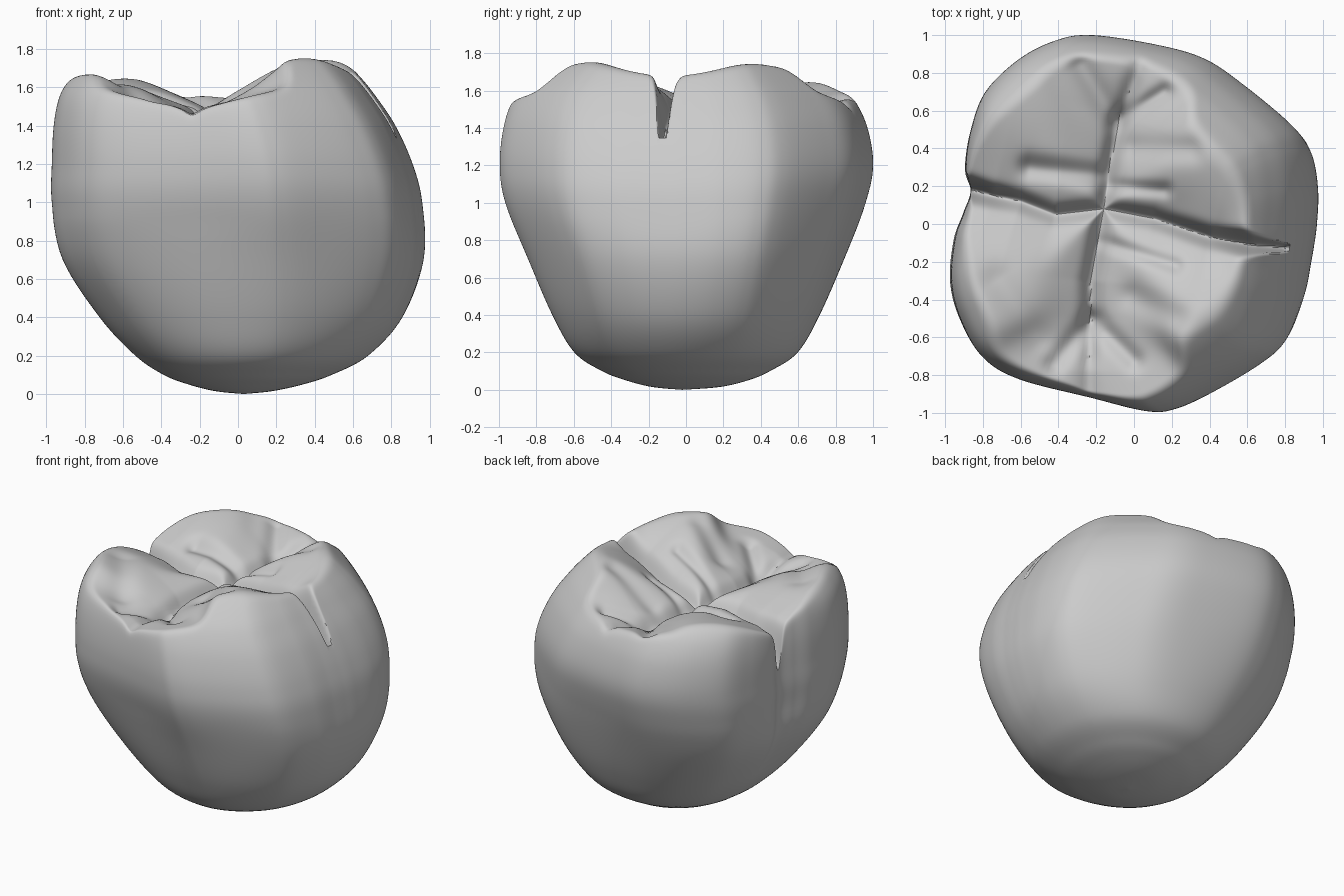
import bpy
import bmesh
import math
from mathutils import Vector

if "Cube" in bpy.data.objects:
    bpy.data.objects.remove(bpy.data.objects["Cube"], do_unlink=True)

# Plan outline of the crown at its widest
OUTLINE = [(.97, .2), (.94, .4), (.85, .54), (.6, .75), (.4, .88), (.15, .95), (-.2, 1), (-.4, .97),
           (-.6, .87), (-.78, .7), (-.86, .5), (-.89, .3), (-.86, .18), (-.9, .06), (-.95, -.08),
           (-.97, -.3), (-.92, -.5), (-.8, -.7), (-.6, -.82), (-.2, -.92), (.1, -.99), (.25, -.98),
           (.45, -.89), (.7, -.74), (.82, -.62), (.9, -.4), (.93, -.22), (.945, -.12), (.96, 0)]

# Side profile: height, then left, right, front and back extents
PROFILE = [(0, .03, .03, -.02, -.02), (.015, -.12, .18, -.18, .18), (.05, -.26, .34, -.32, .33),
           (.1, -.39, .49, -.45, .45), (.2, -.54, .68, -.6, .6), (.4, -.73, .86, -.72, .72),
           (.7, -.92, .97, -.85, .85), (1, -.97, .96, -.97, .96), (1.2, -.97, .91, -1, 1),
           (1.4, -.96, .82, -.98, .97), (1.55, -.93, .72, -.93, .9), (1.65, -.87, .64, -.85, .81),
           (1.74, -.78, .55, -.74, .7), (1.8, -.7, .45, -.62, .56)]

# Main fissures: x, y, floor height, wall steepness
PIT = (-.16, .08, 1.4, .22)
FISSURES = [
    [PIT, (.1, .03, 1.42, .22), (.4, -.07, 1.46, .35), (.62, -.11, 1.38, .8), (.8, -.125, 1.27, .95)],
    [PIT, (-.42, .05, 1.4, .22), (-.6, .12, 1.39, .3), (-.75, .15, 1.32, .45), (-.9, .19, 1.15, .6)],
    [PIT, (-.12, .35, 1.4, .22), (-.08, .56, 1.41, .25), (.02, .82, 1.51, .15), (.04, 1, 1.51, .1)],
    [PIT, (-.23, -.3, 1.39, .22), (-.23, -.5, 1.38, .22), (-.24, -.78, 1.46, .12), (-.24, -1, 1.44, .1)],
]
# Shallow furrows: start, end, depth, width
FURROWS = [((-.23, -.5), (-.42, -.74), .04, .05), ((-.2, -.52), (0, -.72), .04, .05),
           ((-.1, .55), (-.28, .84), .04, .06), ((-.08, .55), (.16, .7), .04, .04),
           ((-.1, .2), (.16, .18), .03, .04), ((-.15, -.1), (.22, -.22), .03, .04),
           ((-.55, .3), (-.2, .26), .05, .06), ((-.72, -.3), (-.5, -.62), .03, .09),
           ((0, -.38), (.22, -.5), .04, .08), ((0, .4), (.3, .4), .03, .07)]
# Cusp tips, then the lower marginal ridges
CUSPS = [(.38, -.54, 1.79), (.45, .4, 1.79), (-.62, .58, 1.66), (-.7, -.35, 1.68),
         (.08, -.8, 1.59), (-.5, -.78, 1.59), (.14, .85, 1.63), (-.25, .86, 1.61)]


def spline(points, steps, closed):
    """Sample a smooth curve through points of any dimension."""
    n = len(points)
    pts = [Vector(p) for p in points]
    pick = (lambda i: pts[i % n]) if closed else (lambda i: pts[max(0, min(n - 1, i))])
    out = []
    for i in range(n if closed else n - 1):
        a, b, c, d = (pick(i + k) for k in (-1, 0, 1, 2))
        for s in range(steps):
            t = s / steps
            out.append(b + (c - a) * (t / 2) + (a * 2 - b * 5 + c * 4 - d) * (t * t / 2)
                       + (b * 3 - a - c * 3 + d) * (t ** 3 / 2))
    return out if closed else out + [pts[-1]]


def near_segment(x, y, a, b):
    """Distance to a plan segment, and position along it."""
    dx, dy = b[0] - a[0], b[1] - a[1]
    t = ((x - a[0]) * dx + (y - a[1]) * dy) / (dx * dx + dy * dy)
    t = max(0, min(1, t))
    return math.hypot(x - a[0] - t * dx, y - a[1] - t * dy), t


def chewing_height(x, y):
    """Cusps that rise from the fissures, less the furrows."""
    closeness, total, floor, steep = 0, 0, 0, 0
    for fissure in FISSURES:
        nearest = 9
        for a, b in zip(fissure, fissure[1:]):
            d, t = near_segment(x, y, a, b)
            w = 1 / (d ** 3 + .00003)
            nearest = min(nearest, d)
            total += w
            floor += w * (a[2] + t * (b[2] - a[2]))
            steep += w * (a[3] + t * (b[3] - a[3]))
        closeness += (nearest + .0001) ** -5
    # Blended distance keeps the cusp ridges rounded
    gap = closeness ** -.2
    floor, steep = floor / total, steep / total
    weights = [1 / ((x - c[0]) ** 2 + (y - c[1]) ** 2 + .01) ** 2 for c in CUSPS]
    peak = sum(w * c[2] for w, c in zip(weights, CUSPS)) / sum(weights)
    slope = min(1, gap / .5)
    slope = slope * (1.25 - .25 * slope * slope)
    rise = steep * (1 - math.exp(-(gap / .045) ** 2)) + (1 - steep) * slope
    z = floor + (peak - floor) * rise
    for a, b, depth, width in FURROWS:
        d, t = near_segment(x, y, a, b)
        z -= depth * math.exp(-(d / width) ** 2)
    return z


def soft_min(a, b, k=.05):
    h = max(k - abs(a - b), 0) / k
    return min(a, b) - h * h * k / 4


# Rings of the outer wall, closing over the top towards the pit
outline = spline(OUTLINE, 13, True)
rings = []
for z, x0, x1, y0, y1 in spline(PROFILE, 7, False)[1:]:
    blend = max(0, min(1, z / .9))
    ring = []
    for p in outline:
        u = p.normalized().lerp(Vector((p.x / .97, p.y)), blend)
        ring.append(Vector(((x0 + x1) / 2 + u.x * (x1 - x0) / 2,
                            (y0 + y1) / 2 + u.y * (y1 - y0) / 2, z)))
    rings.append(ring)
edge, centre = rings[-1], Vector((PIT[0], PIT[1], 1.9))
INNER = 50
for i in range(1, INNER):
    rings.append([p.lerp(centre, i / INNER) for p in edge])

# Sink the top down onto the chewing surface
for ring in rings:
    for p in ring:
        if p.z > 1.05:
            p.z = soft_min(p.z, chewing_height(p.x, p.y))

# Skin the rings
bm = bmesh.new()
loops = [[bm.verts.new(p) for p in ring] for ring in rings]
count = len(outline)
for low, high in zip(loops, loops[1:]):
    for i in range(count):
        j = (i + 1) % count
        bm.faces.new((low[i], low[j], high[j], high[i]))
base = bm.verts.new((PROFILE[0][1], PROFILE[0][3], 0))
pit = bm.verts.new(PIT[:3])
for i in range(count):
    j = (i + 1) % count
    bm.faces.new((base, loops[0][j], loops[0][i]))
    bm.faces.new((pit, loops[-1][i], loops[-1][j]))
bmesh.ops.recalc_face_normals(bm, faces=bm.faces)
mesh = bpy.data.meshes.new("tooth_crown")
bm.to_mesh(mesh)
bm.free()

# Plain grey finish
grey = bpy.data.materials.new("light grey")
grey.use_nodes = True
colour = (.6, .6, .6, 1)
grey.diffuse_color = colour
grey.node_tree.nodes["Principled BSDF"].inputs["Base Color"].default_value = colour
mesh.materials.append(grey)

crown = bpy.data.objects.new("tooth_crown", mesh)
bpy.context.collection.objects.link(crown)
bpy.ops.object.select_all(action="DESELECT")
crown.select_set(True)
bpy.context.view_layer.objects.active = crown
bpy.ops.object.shade_smooth_by_angle(angle=math.radians(50))
